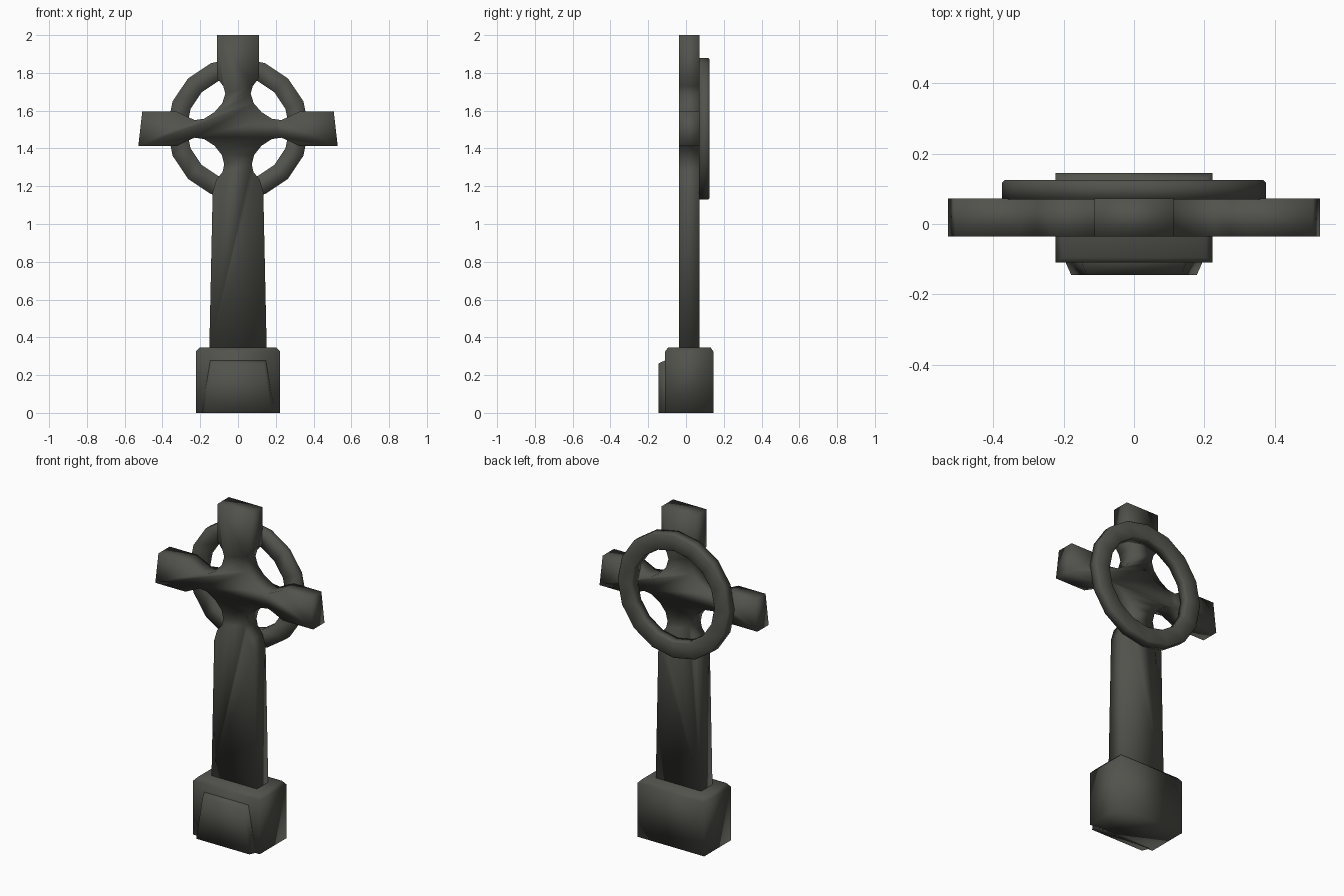
import bpy, bmesh, math

if "Cube" in bpy.data.objects:
    bpy.data.objects.remove(bpy.data.objects["Cube"])

stone = bpy.data.materials.new("dark_stone")
stone.diffuse_color = (0.085, 0.085, 0.074, 1)
stone.use_nodes = True
stone.node_tree.nodes["Principled BSDF"].inputs["Base Color"].default_value = stone.diffuse_color


def make_object(name, bm):
    bmesh.ops.recalc_face_normals(bm, faces=bm.faces)
    for f in bm.faces:
        f.smooth = True
    me = bpy.data.meshes.new(name)
    bm.to_mesh(me)
    bm.free()
    me.materials.append(stone)
    ob = bpy.data.objects.new(name, me)
    bpy.context.collection.objects.link(ob)
    return ob


def loft(name, rings):
    """Closed solid through a stack of vertex rings with equal counts."""
    bm = bmesh.new()
    vs = [[bm.verts.new(p) for p in r] for r in rings]
    n = len(vs[0])
    for a, b in zip(vs, vs[1:]):
        for i in range(n):
            j = (i + 1) % n
            bm.faces.new((a[i], a[j], b[j], b[i]))
    bm.faces.new(vs[0])
    bm.faces.new(vs[-1])
    return make_object(name, bm)


def rect(x, y0, y1, z):
    return [(-x, y0, z), (x, y0, z), (x, y1, z), (-x, y1, z)]


# plinth with a chamfered top
loft("plinth", [rect(0.223, -0.11, 0.145, 0),
                rect(0.223, -0.11, 0.145, 0.325),
                rect(0.203, -0.095, 0.13, 0.347)])


# tapered plaque on the plinth front
def plaque_ring(y, xb, xt, zt):
    return [(-xb, y, 0), (xb, y, 0), (xt, y, zt), (-xt, y, zt)]


loft("plaque", [plaque_ring(-0.10, 0.195, 0.148, 0.278),
                plaque_ring(-0.112, 0.193, 0.147, 0.277),
                plaque_ring(-0.145, 0.178, 0.135, 0.262)])

# cross outline, right half from the shaft foot up to the top arm
half = [(0.152, 0.335), (0.134, 1.17), (0.115, 1.235), (0.082, 1.275),
        (0.073, 1.315), (0.085, 1.365), (0.125, 1.415), (0.18, 1.45),
        (0.23, 1.457), (0.275, 1.437), (0.325, 1.412), (0.528, 1.412),
        (0.507, 1.595), (0.325, 1.595), (0.275, 1.572), (0.23, 1.55),
        (0.18, 1.557), (0.125, 1.592), (0.083, 1.64), (0.067, 1.69),
        (0.078, 1.73), (0.112, 1.775), (0.112, 2.0)]
outline = half + [(-x, z) for x, z in reversed(half)]
loft("cross", [[(x, y, z) for x, z in outline] for y in (-0.036, 0.072)])

# sixteen-sided wheel ring behind the cross
bm = bmesh.new()
section = [(0.272, 0.070), (0.375, 0.070), (0.375, 0.117),
           (0.367, 0.125), (0.280, 0.125), (0.272, 0.117)]
N = 16
loops = []
for i in range(N):
    a = 2 * math.pi * i / N
    loops.append([bm.verts.new((r * math.cos(a), y, 1.505 + r * math.sin(a)))
                  for r, y in section])
for i in range(N):
    a, b = loops[i], loops[(i + 1) % N]
    for k in range(len(section)):
        m = (k + 1) % len(section)
        bm.faces.new((a[k], a[m], b[m], b[k]))
make_object("wheel_ring", bm)
